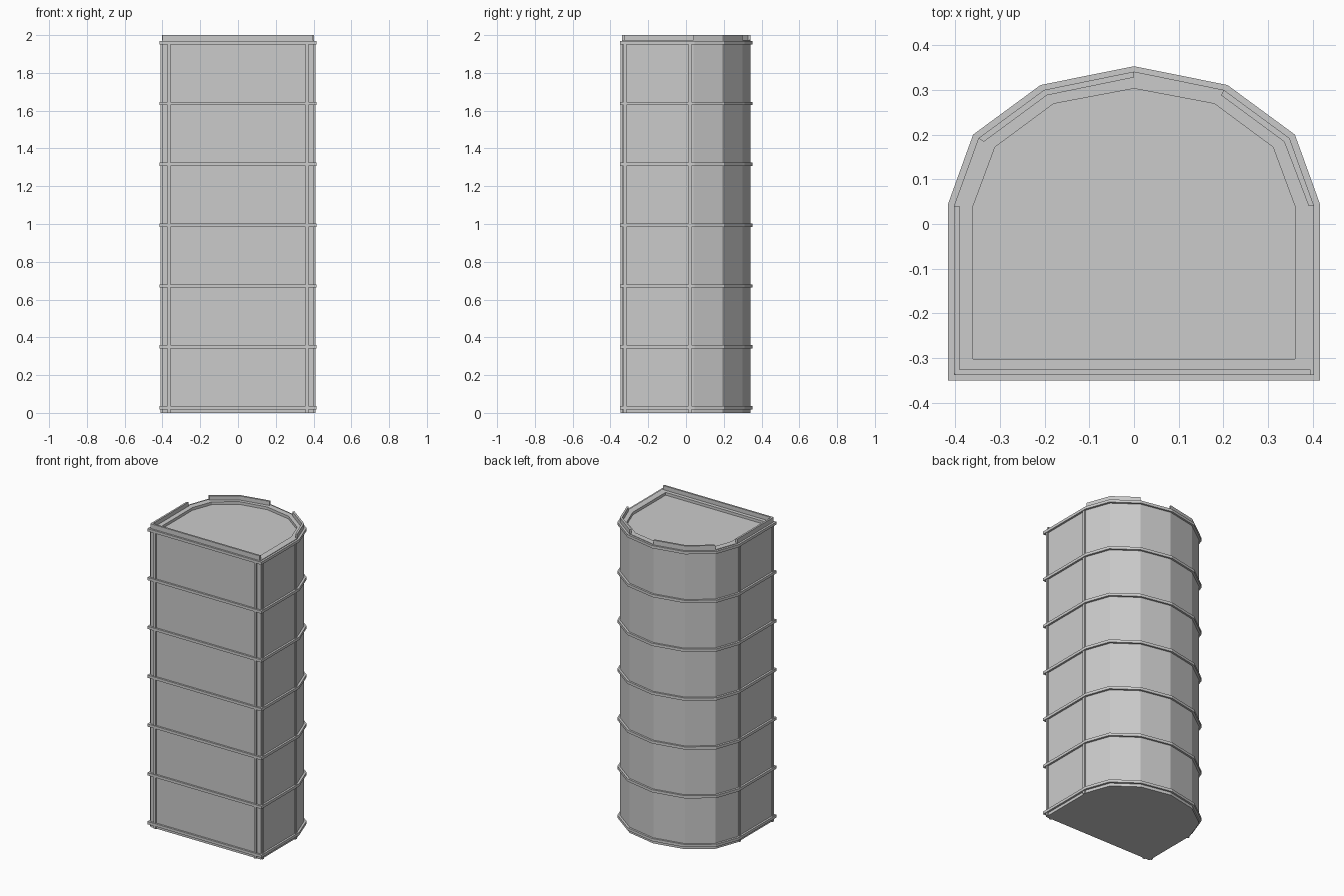
import bpy, bmesh

if "Cube" in bpy.data.objects:
    bpy.data.objects.remove(bpy.data.objects["Cube"])

# Half outlines (right side), front corner round to the back centre
BODY = [(0.403, -0.338), (0.403, 0.04), (0.348, 0.192), (0.201, 0.3), (0, 0.341)]
BAND = [(0.416, -0.35), (0.416, 0.045), (0.36, 0.2), (0.209, 0.311), (0, 0.353)]
WALL = [(0.391, -0.326), (0.391, 0.04), (0.336, 0.184), (0.195, 0.288), (0, 0.328)]
PLATE = [(0.36, -0.302), (0.36, 0.04), (0.311, 0.172), (0.18, 0.269), (0, 0.303)]


def full(half):
    return half + [(-x, y) for x, y in reversed(half[:-1])]


def finish(bm, name):
    bmesh.ops.recalc_face_normals(bm, faces=bm.faces)
    me = bpy.data.meshes.new(name)
    bm.to_mesh(me)
    bm.free()
    ob = bpy.data.objects.new(name, me)
    bpy.context.collection.objects.link(ob)
    return ob


def extrude(bm, pts, z0, z1):
    f = bm.faces.new([bm.verts.new((x, y, z0)) for x, y in pts])
    r = bmesh.ops.extrude_face_region(bm, geom=[f], use_keep_orig=True)
    vs = [v for v in r["geom"] if isinstance(v, bmesh.types.BMVert)]
    bmesh.ops.translate(bm, verts=vs, vec=(0, 0, z1 - z0))


def prism(name, pts, z0, z1):
    bm = bmesh.new()
    extrude(bm, pts, z0, z1)
    return finish(bm, name)


def ring(name, outer, inner, z0, z1):
    bm = bmesh.new()
    loops = [[bm.verts.new((x, y, z)) for x, y in p]
             for p, z in ((outer, z0), (outer, z1), (inner, z1), (inner, z0))]
    n = len(outer)
    for k in range(4):
        a, b = loops[k], loops[(k + 1) % 4]
        for i in range(n):
            j = (i + 1) % n
            bm.faces.new((a[i], a[j], b[j], b[i]))
    return finish(bm, name)


# Main column with a shallow recessed top
prism("column", full(BODY), 0.0, 1.955)
ring("top_rim", full(BODY), full(PLATE), 1.95, 1.973)

# Horizontal bands
for i in range(7):
    z = 0.028 + i * 0.322
    ring("band_%d" % i, full(BAND), full(WALL), z - 0.009, z + 0.009)

# Vertical strips on the front and both sides
bm = bmesh.new()
for s in (-1, 1):
    for cx, cy, hx, hy in ((0.366, -0.338, 0.008, 0.008),
                           (0.403, -0.322, 0.008, 0.008),
                           (0.403, 0.02, 0.008, 0.008)):
        cx *= s
        extrude(bm, [(cx - hx, cy - hy), (cx + hx, cy - hy),
                     (cx + hx, cy + hy), (cx - hx, cy + hy)], 0.0, 1.96)
finish(bm, "vertical_strips")


# Broken parapet pieces standing on the rim
def parapet(name, idx, side):
    o = [(side * BODY[i][0], BODY[i][1]) for i in idx]
    n = [(side * WALL[i][0], WALL[i][1]) for i in idx]
    prism(name, o + n[::-1], 1.965, 2.0)


parapet("parapet_right_arc", (1, 2, 3), 1)
parapet("parapet_back_arc", (2, 3, 4), -1)
parapet("parapet_left", (0, 1), -1)
prism("parapet_front", [(-0.4, -0.338), (0.395, -0.338), (0.395, -0.326), (-0.4, -0.326)], 1.965, 2.0)
